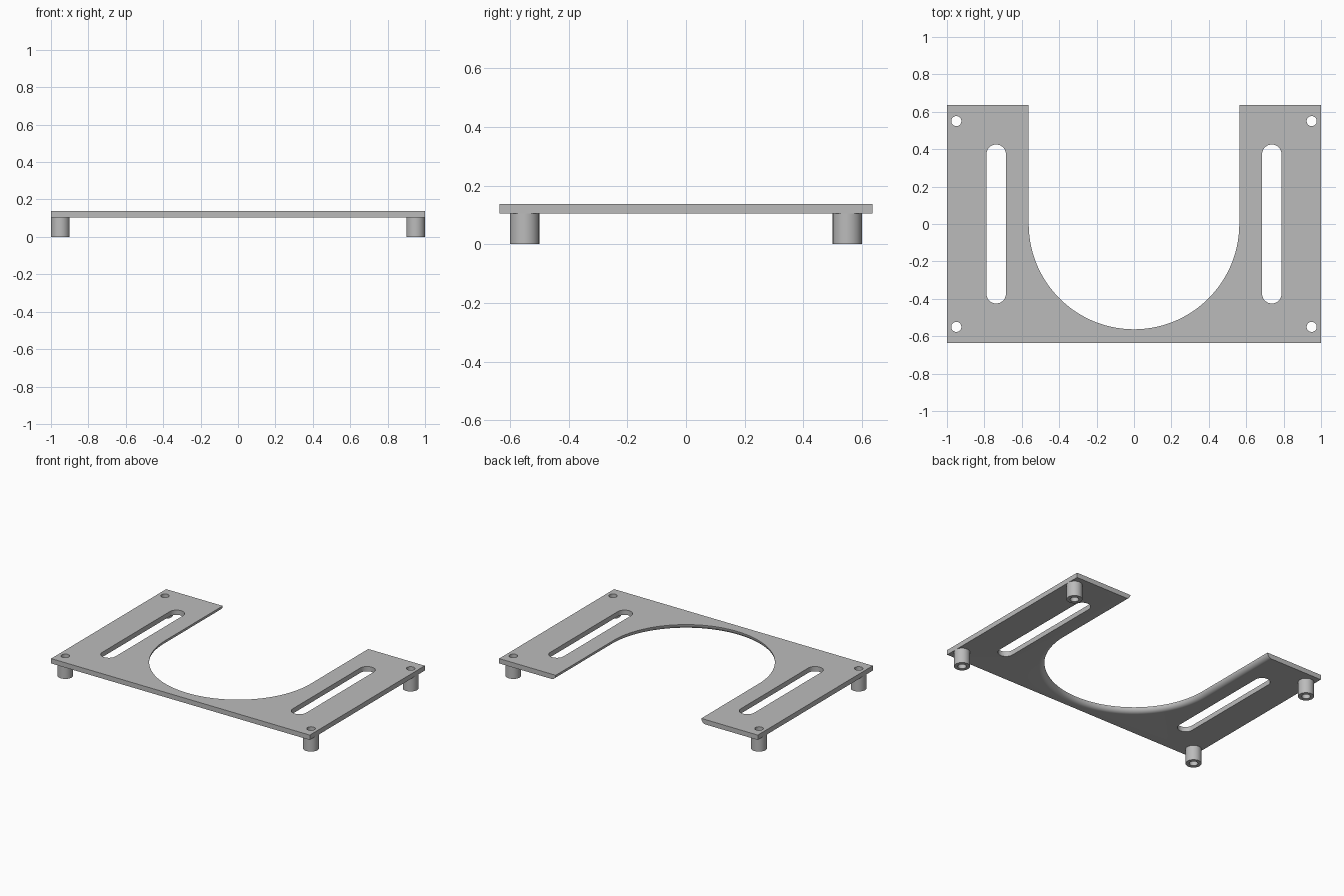
import bpy, bmesh
from math import pi, sin, cos

if "Cube" in bpy.data.objects:
    bpy.data.objects.remove(bpy.data.objects["Cube"])

HALF_Y, Z0, Z1 = 0.635, 0.104, 0.138   # plate half depth, underside, top
CUT_R, ROUND = 0.563, 0.034            # cut-out radius, rounded lower edge
POST_X, POST_Y, POST_R, HOLE_R = 0.95, 0.55, 0.05, 0.027
SLOT_X, SLOT_R, SLOT_Y = 0.737, 0.052, 0.425

grey = bpy.data.materials.new("plain grey")
grey.use_nodes = True
colour = (0.5, 0.5, 0.5, 1)
grey.diffuse_color = colour
grey.node_tree.nodes["Principled BSDF"].inputs["Base Color"].default_value = colour


def loft(name, layers):
    """Solid through equal-length outlines, each given as (z, points)."""
    bm = bmesh.new()
    rings = [[bm.verts.new((x, y, z)) for x, y in pts] for z, pts in layers]
    n = len(rings[0])
    for low, high in zip(rings, rings[1:]):
        for i in range(n):
            j = (i + 1) % n
            bm.faces.new((low[i], low[j], high[j], high[i]))
    bm.faces.new(rings[0][::-1])
    bm.faces.new(rings[-1])
    bmesh.ops.recalc_face_normals(bm, faces=bm.faces)
    mesh = bpy.data.meshes.new(name)
    bm.to_mesh(mesh)
    bm.free()
    mesh.materials.append(grey)
    obj = bpy.data.objects.new(name, mesh)
    bpy.context.collection.objects.link(obj)
    return obj


def rounded(x, y, r, straight=0, n=48):
    """Circle, or a slot outline when straight is the half length between its ends."""
    pts = []
    for end in (0, 1):
        for i in range(n // 2 + (1 if straight else 0)):
            a = pi * end + 2 * pi * i / n
            pts.append((x + r * cos(a), y + r * sin(a) + (straight, -straight)[end]))
    return pts


def drill(obj, outline):
    """Cut a straight opening through the object."""
    cutter = loft("cutter", [(-0.1, outline), (0.3, outline)])
    cutter.hide_render = True
    mod = obj.modifiers.new("opening", "BOOLEAN")
    mod.operation, mod.object, mod.solver = "DIFFERENCE", cutter, "EXACT"
    bpy.context.view_layer.objects.active = obj
    bpy.ops.object.modifier_apply(modifier=mod.name)
    bpy.data.objects.remove(cutter)


def smooth(obj):
    bpy.ops.object.select_all(action="DESELECT")
    obj.select_set(True)
    bpy.context.view_layer.objects.active = obj
    bpy.ops.object.shade_smooth_by_angle(angle=0.6)


def plate_outline(r, n=72):
    """Rectangle with a round-bottomed cut-out that is open at the back."""
    arc = [(r * cos(pi + pi * i / n), r * sin(pi + pi * i / n)) for i in range(n + 1)]
    return ([(-r, HALF_Y)] + arc + [(r, HALF_Y), (1, HALF_Y), (1, -HALF_Y),
            (-1, -HALF_Y), (-1, HALF_Y)])


# Plate, its lower cut-out edge rounded over
layers = []
for i in range(9):
    a = pi / 2 * i / 8
    layers.append((Z0 + (Z1 - Z0) * sin(a), plate_outline(CUT_R + ROUND * (1 - cos(pi / 2 - a)))))
layers = [(Z0 + (Z1 - Z0) * (1 - cos(pi / 2 * i / 8)),
           plate_outline(CUT_R + ROUND * (1 - sin(pi / 2 * i / 8)))) for i in range(9)]
plate = loft("plate", layers)

# Slots, corner holes and hollow posts
for side, sx in (("left", 1), ("right", -1)):
    drill(plate, rounded(sx * SLOT_X, 0, SLOT_R, SLOT_Y - SLOT_R))
    for end, sy in (("front", -1), ("back", 1)):
        x, y = sx * POST_X, sy * POST_Y
        hole = rounded(x, y, HOLE_R)
        drill(plate, hole)
        body = rounded(x, y, POST_R)
        post = loft(f"{end}_{side}_post", [(0, body), (Z0, body)])
        drill(post, hole)
        smooth(post)
smooth(plate)
